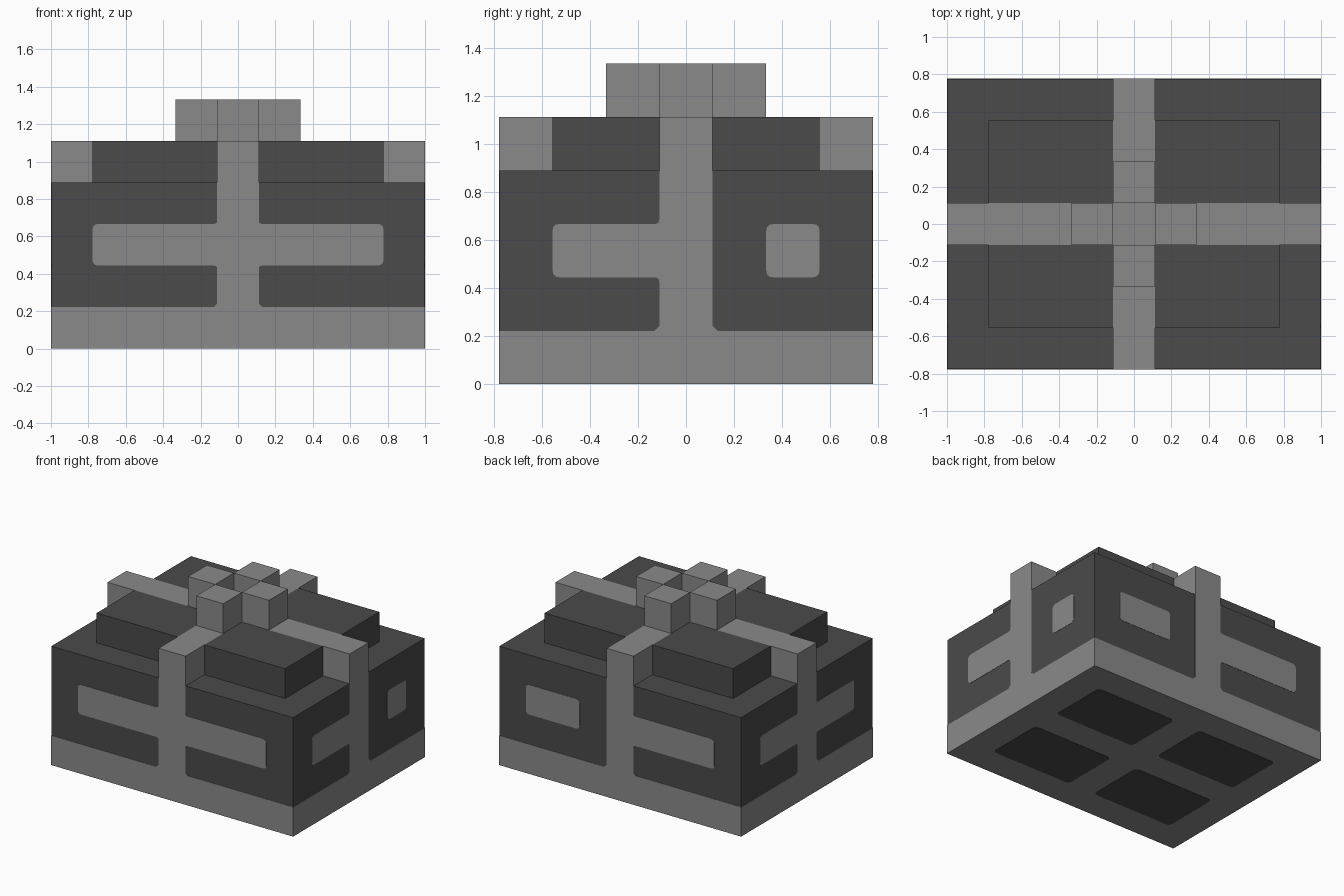
import bpy
from mathutils import Vector

U = 1 / 9                       # module that every dimension is based on
HX, HY = 9 * U, 7 * U           # half width and half depth
T = 0.002                       # thickness of the inlay plates

if "Cube" in bpy.data.objects:
    bpy.data.objects.remove(bpy.data.objects["Cube"], do_unlink=True)


def material(name, value):
    m = bpy.data.materials.new(name)
    m.use_nodes = True
    colour = (value, value, value, 1)
    m.diffuse_color = colour
    m.node_tree.nodes["Principled BSDF"].inputs["Base Color"].default_value = colour
    return m


LIGHT = material("light grey", 0.254)
DARK = material("dark grey", 0.069)


def prism(name, outline, origin, u, v, push, mat):
    """Flat outline in the plane (u, v), extruded along push."""
    import bmesh
    origin, u, v, push = map(Vector, (origin, u, v, push))
    bm = bmesh.new()
    face = bm.faces.new([bm.verts.new(origin + u * a + v * b) for a, b in outline])
    out = bmesh.ops.extrude_face_region(bm, geom=[face], use_keep_orig=True)
    moved = [g for g in out["geom"] if isinstance(g, bmesh.types.BMVert)]
    bmesh.ops.translate(bm, verts=moved, vec=push)
    bmesh.ops.recalc_face_normals(bm, faces=bm.faces)
    mesh = bpy.data.meshes.new(name)
    bm.to_mesh(mesh)
    bm.free()
    mesh.materials.append(mat)
    obj = bpy.data.objects.new(name, mesh)
    bpy.context.collection.objects.link(obj)
    return obj


def rect(a0, a1, b0, b1):
    return [(a0, b0), (a1, b0), (a1, b1), (a0, b1)]


def box(name, x0, x1, y0, y1, z0, z1, mat):
    return prism(name, rect(x0, x1, y0, y1), (0, 0, z0),
                 (1, 0, 0), (0, 1, 0), (0, 0, z1 - z0), mat)


def rounded(corners, r=0.03, steps=3):
    """Round every corner; a corner may carry its own radius."""
    pts = []
    for i, c in enumerate(corners):
        p = Vector(c[:2])
        size = c[2] if len(c) > 2 else r
        if size == 0:
            pts.append(tuple(p))
            continue
        a = p + (Vector(corners[i - 1][:2]) - p).normalized() * size
        b = p + (Vector(corners[(i + 1) % len(corners)][:2]) - p).normalized() * size
        for k in range(steps + 1):
            t = k / steps
            pts.append(tuple(a * (1 - t) ** 2 + p * 2 * t * (1 - t) + b * t * t))
    return pts


# Body: light base band and dark walls, set in by the plate thickness
box("base_band", -HX, HX, -HY, HY, T, 2 * U, LIGHT)
box("body", -HX + T, HX - T, -HY + T, HY - T, 2 * U, 8 * U, DARK)

# Dark panels under the base
for sx in (-1, 1):
    for sy in (-1, 1):
        prism("bottom_panel", rounded(rect(U, 7 * U, U, 5 * U)), (0, 0, 0),
              (sx, 0, 0), (0, sy, 0), (0, 0, T), DARK)


# Wall bands: a trunk with an arm, or a plain edge beside a separate patch
def half_band(reach, joined):
    soft = 0.02
    edge = [(U + soft, 2 * U, 0), (U, 2 * U + soft, 0)]
    if joined:
        edge += [(U, 4 * U, soft), (reach, 4 * U), (reach, 6 * U), (U, 6 * U, soft)]
    return edge + [(U, 8 * U, 0)]


def wall(name, origin, u, push, reach, plus_joined):
    right = half_band(reach, plus_joined)
    left = [(-c[0],) + c[1:] for c in reversed(half_band(reach, True))]
    prism(name + "_band", rounded(right + left), origin, u, (0, 0, 1), push, LIGHT)
    if not plus_joined:
        prism(name + "_patch", rounded(rect(3 * U, reach, 4 * U, 6 * U)),
              origin, u, (0, 0, 1), push, LIGHT)


wall("front", (0, -HY, 0), (1, 0, 0), (0, T, 0), 7 * U, True)
wall("back", (0, HY, 0), (1, 0, 0), (0, -T, 0), 7 * U, False)
wall("right_side", (HX, 0, 0), (0, 1, 0), (-T, 0, 0), 5 * U, False)
wall("left_side", (-HX, 0, 0), (0, 1, 0), (T, 0, 0), 5 * U, True)

# Crossed straps over the lid
cross = [(U, U), (U, HY), (-U, HY), (-U, U), (-HX, U), (-HX, -U),
         (-U, -U), (-U, -HY), (U, -HY), (U, -U), (HX, -U), (HX, U)]
prism("top_straps", cross, (0, 0, 8 * U), (1, 0, 0), (0, 1, 0), (0, 0, 2 * U), LIGHT)

# Raised lid quarters between the straps
for sx in (-1, 1):
    for sy in (-1, 1):
        prism("lid_quarter", rect(U, 7 * U, U, 5 * U), (0, 0, 8 * U),
              (sx, 0, 0), (0, sy, 0), (0, 0, 2 * U), DARK)

# Four knot blocks around an open centre
for dx, dy in ((1, 0), (-1, 0), (0, 1), (0, -1)):
    cx, cy = 2 * U * dx, 2 * U * dy
    box("knot_block", cx - U, cx + U, cy - U, cy + U, 10 * U, 12 * U, LIGHT)
